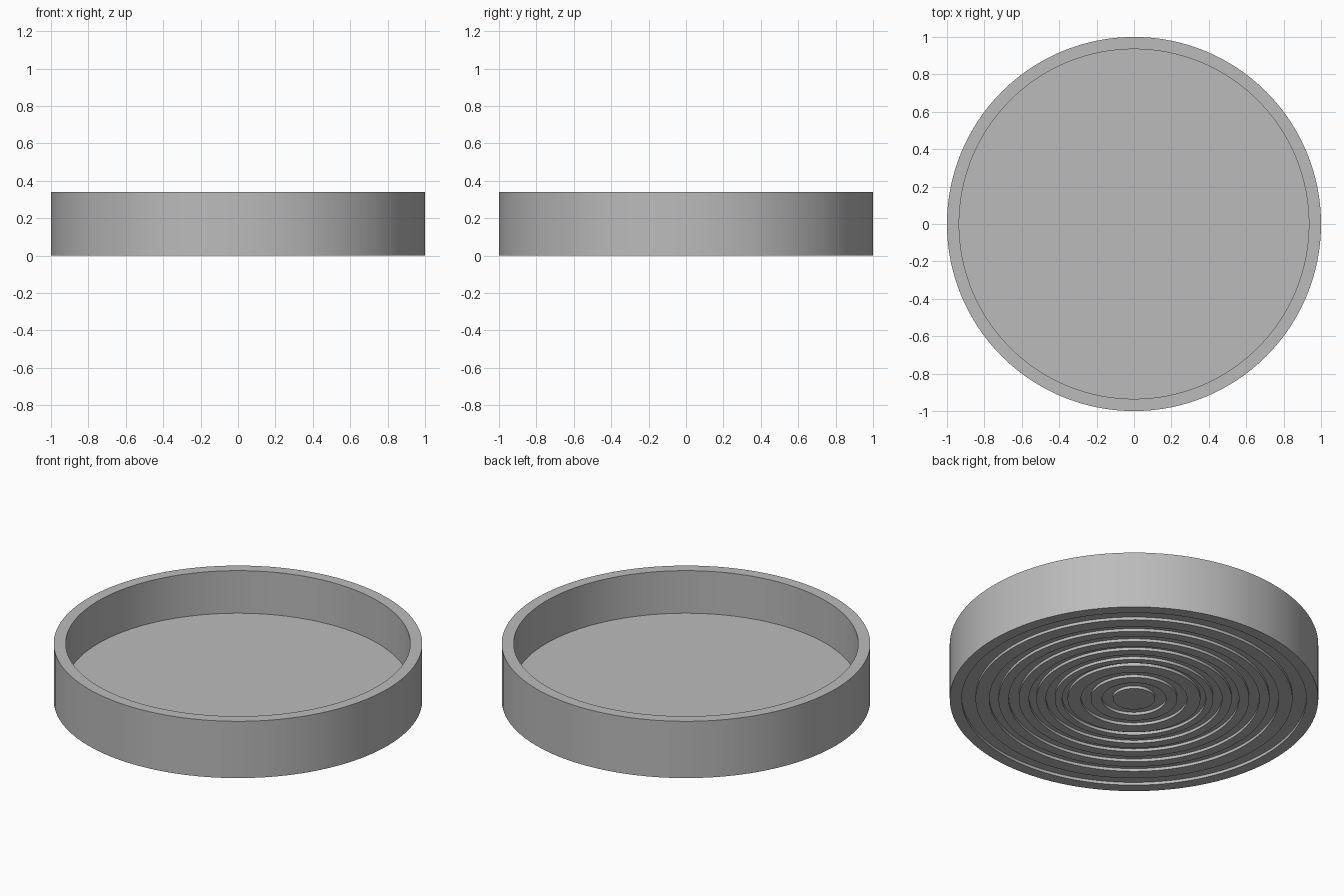
import bpy
import bmesh
import math

if "Cube" in bpy.data.objects:
    bpy.data.objects.remove(bpy.data.objects["Cube"], do_unlink=True)

SEGMENTS = 128
HEIGHT, FLOOR, INNER = 0.34, 0.085, 0.935
GROOVE_DEPTH = 0.017

# Inner and outer radius of each ring groove under the base
GROOVES = [(0.114, 0.174), (0.234, 0.288), (0.36, 0.39), (0.43, 0.478),
           (0.53, 0.57), (0.625, 0.68), (0.735, 0.785), (0.86, 0.935)]

grey = bpy.data.materials.new("plain_grey")
grey.use_nodes = True
colour = (0.5, 0.5, 0.5, 1)
grey.diffuse_color = colour
grey.node_tree.nodes["Principled BSDF"].inputs["Base Color"].default_value = colour


def lathe(name, profile):
    """Spin a (radius, height) profile, starting and ending on the axis."""
    bm = bmesh.new()
    verts = [bm.verts.new((r, 0, z)) for r, z in profile]
    edges = [bm.edges.new(pair) for pair in zip(verts, verts[1:])]
    bmesh.ops.spin(bm, geom=verts + edges, cent=(0, 0, 0), axis=(0, 0, 1),
                   angle=math.tau, steps=SEGMENTS, use_merge=True)
    bmesh.ops.remove_doubles(bm, verts=bm.verts, dist=0.0001)
    bmesh.ops.recalc_face_normals(bm, faces=bm.faces)
    mesh = bpy.data.meshes.new(name)
    bm.to_mesh(mesh)
    bm.free()
    mesh.materials.append(grey)
    obj = bpy.data.objects.new(name, mesh)
    bpy.context.collection.objects.link(obj)
    bpy.ops.object.select_all(action="DESELECT")
    obj.select_set(True)
    bpy.context.view_layer.objects.active = obj
    bpy.ops.object.shade_smooth_by_angle(angle=math.radians(30))
    return obj


# Underside with square-cut ring grooves, then outer wall, rim, inner wall and floor
profile = [(0, 0)]
for inner, outer in GROOVES:
    profile += [(inner, 0), (inner, GROOVE_DEPTH), (outer, GROOVE_DEPTH), (outer, 0)]
profile += [(1, 0), (1, HEIGHT), (INNER, HEIGHT), (INNER, FLOOR), (0, FLOOR)]
lathe("round_dish", profile)
